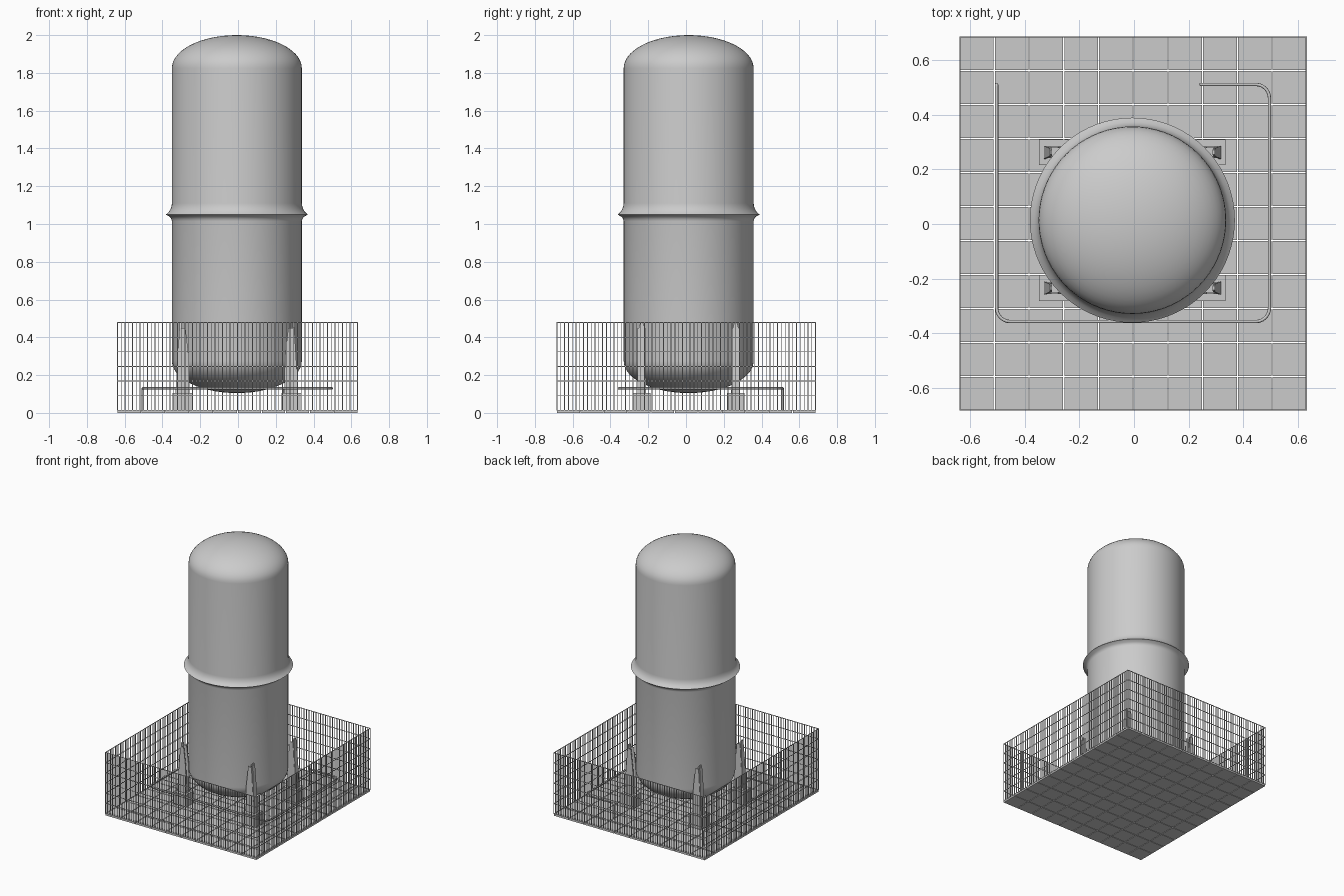
import bpy, bmesh, math
from mathutils import Vector

if "Cube" in bpy.data.objects:
    bpy.data.objects.remove(bpy.data.objects["Cube"])

CX, CY = -0.006, 0.014          # tank axis


def make_object(name, bm):
    bmesh.ops.recalc_face_normals(bm, faces=bm.faces)
    mesh = bpy.data.meshes.new(name)
    bm.to_mesh(mesh)
    bm.free()
    obj = bpy.data.objects.new(name, mesh)
    bpy.context.collection.objects.link(obj)
    return obj


def add_box(bm, lo, hi):
    verts = bmesh.ops.create_cube(bm, size=1)["verts"]
    for v in verts:
        v.co = Vector([lo[i] + (v.co[i] + 0.5) * (hi[i] - lo[i]) for i in range(3)])


def add_prism(bm, outline, offset):
    a = [bm.verts.new(p) for p in outline]
    b = [bm.verts.new(Vector(p) + Vector(offset)) for p in outline]
    bm.faces.new(a)
    bm.faces.new(b[::-1])
    for i in range(len(a)):
        j = (i + 1) % len(a)
        bm.faces.new((a[i], a[j], b[j], b[i]))


def smooth(obj, angle=35):
    bpy.ops.object.select_all(action='DESELECT')
    obj.select_set(True)
    bpy.context.view_layer.objects.active = obj
    bpy.ops.object.shade_smooth_by_angle(angle=math.radians(angle))


# Tank: lathed profile with elliptical ends and a flared middle rim
R, N = 0.344, 14
profile = [(R * math.sin(i / N * math.pi / 2), 0.275 - 0.17 * math.cos(i / N * math.pi / 2))
           for i in range(N + 1)]
profile += [(R, 1.015), (0.347, 1.027), (0.355, 1.038), (0.376, 1.05),
            (0.36, 1.064), (0.351, 1.08), (0.346, 1.095), (R, 1.11)]
profile += [(R * math.cos(i / N * math.pi / 2), 1.825 + 0.175 * math.sin(i / N * math.pi / 2))
            for i in range(N + 1)]
bm = bmesh.new()
pts = [bm.verts.new((max(r, 0), 0, z)) for r, z in profile]
edges = [bm.edges.new(pair) for pair in zip(pts, pts[1:])]
bmesh.ops.spin(bm, geom=pts + edges, cent=(0, 0, 0), axis=(0, 0, 1),
               angle=2 * math.pi, steps=72, use_duplicate=False)
bmesh.ops.remove_doubles(bm, verts=bm.verts, dist=0.0001)
tank = make_object("tank", bm)
tank.location = (CX, CY, 0)
smooth(tank)

# Floor: paved slabs with narrow gaps
X0, X1, Y0, Y1 = -0.64, 0.634, -0.685, 0.688
nx, ny, gap = 10, 11, 0.002
dx, dy = (X1 - X0) / nx, (Y1 - Y0) / ny
bm = bmesh.new()
for i in range(nx):
    for j in range(ny):
        x, y = X0 + i * dx, Y0 + j * dy
        add_box(bm, (x + gap, y + gap, 0), (x + dx - gap, y + dy - gap, 0.012))
make_object("floor_slabs", bm)

# Fence: wire panels on the four sides
W, TOP = 0.002, 0.48


def fence_panel(name, axis, fixed, start, end):
    bm = bmesh.new()

    def bar(a0, a1, z0, z1):
        lo, hi = [0, 0, z0], [0, 0, z1]
        lo[axis], hi[axis] = a0, a1
        lo[1 - axis], hi[1 - axis] = fixed - W, fixed + W
        add_box(bm, lo, hi)

    count = round((end - start) / 0.02)
    for i in range(count + 1):
        a = start + (end - start) * i / count
        bar(a - W, a + W, 0.012, TOP)
    for k in range(7):
        z = 0.014 + (TOP - 0.016) * k / 6
        bar(start, end, z - W, z + W)
    make_object(name, bm)


fence_panel("fence_front", 0, Y0 + W, X0 + W, X1 - W)
fence_panel("fence_back", 0, Y1 - W, X0 + W, X1 - W)
fence_panel("fence_left", 1, X0 + W, Y0 + W, Y1 - W)
fence_panel("fence_right", 1, X1 - W, Y0 + W, Y1 - W)

# Legs: tapered open channels on footing blocks
for sx, side in ((-1, "left"), (1, "right")):
    for sy, end in ((-1, "front"), (1, "back")):
        def P(x, y, z):
            return (CX + sx * x, CY + sy * y, z)

        bm = bmesh.new()
        # outer web
        web = [(0.225, 0.10), (0.273, 0.10), (0.264, 0.45), (0.257, 0.475),
               (0.241, 0.475), (0.234, 0.45)]
        outer = [bm.verts.new(P(0.325 - (z - 0.10) * 0.06, y, z)) for y, z in web]
        inner = [bm.verts.new(P(0.317 - (z - 0.10) * 0.06, y, z)) for y, z in web]
        bm.faces.new(outer)
        bm.faces.new(inner[::-1])
        for i in range(6):
            j = (i + 1) % 6
            bm.faces.new((outer[i], outer[j], inner[j], inner[i]))
        # side flanges
        for y, t in ((0.228, 0.007), (0.264, 0.007)):
            side_shape = [(0.32, 0.10), (0.25, 0.10), (0.255, 0.30), (0.272, 0.45), (0.299, 0.45)]
            add_prism(bm, [P(x, y, z) for x, z in side_shape], (0, sy * t, 0))
        make_object(f"leg_{end}_{side}", bm)

        bm = bmesh.new()
        a, b = P(0.235, 0.202, 0.012), P(0.342, 0.296, 0.105)
        add_box(bm, [min(p) for p in zip(a, b)], [max(p) for p in zip(a, b)])
        make_object(f"footing_{end}_{side}", bm)

# Pipe rail: low rounded run around the tank, dropping to the floor at both ends
corners = [(-0.504, 0.512, 0.012), (-0.504, 0.512, 0.13), (-0.504, -0.358, 0.13),
           (0.497, -0.358, 0.13), (0.497, 0.512, 0.13), (0.245, 0.512, 0.13), (0.245, 0.512, 0.012)]
radii = [0, 0.008, 0.05, 0.05, 0.05, 0.008, 0]
corners = [Vector(c) for c in corners]
path = [corners[0]]
for k in range(1, len(corners) - 1):
    c = corners[k]
    p = c + (corners[k - 1] - c).normalized() * radii[k]
    q = c + (corners[k + 1] - c).normalized() * radii[k]
    o = p + q - c
    for s in range(7):
        t = s / 6 * math.pi / 2
        path.append(o + (p - o) * math.cos(t) + (q - o) * math.sin(t))
path.append(corners[-1])
curve = bpy.data.curves.new("pipe_rail", 'CURVE')
curve.dimensions = '3D'
curve.bevel_depth = 0.006
curve.bevel_resolution = 2
curve.use_fill_caps = True
spline = curve.splines.new('POLY')
spline.points.add(len(path) - 1)
for point, co in zip(spline.points, path):
    point.co = (*co, 1)
bpy.context.collection.objects.link(bpy.data.objects.new("pipe_rail", curve))
